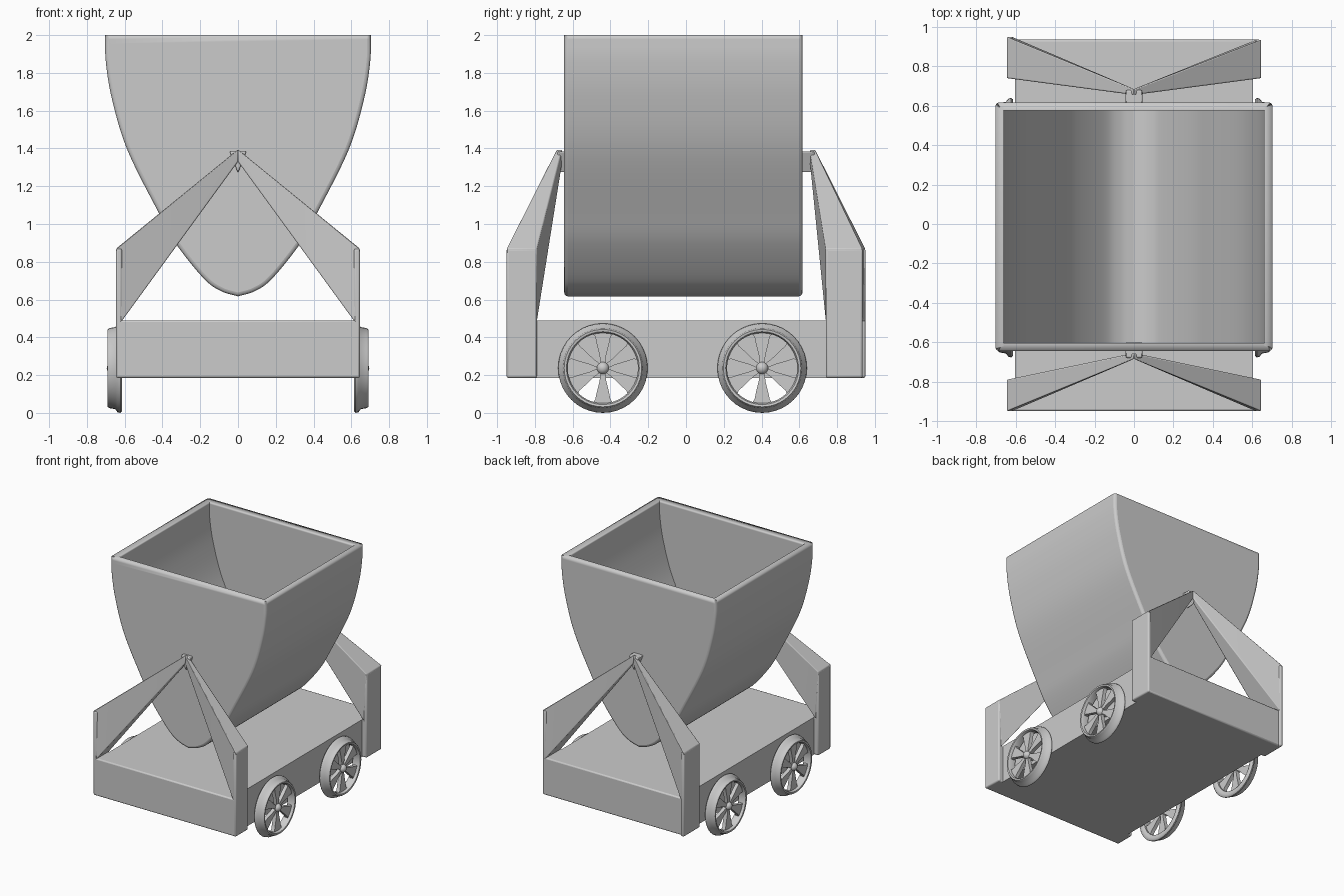
import bpy, bmesh
from math import sin, cos, pi, radians
from mathutils import Vector

if "Cube" in bpy.data.objects:
    bpy.data.objects.remove(bpy.data.objects["Cube"])


def finish(name, bm, bevel=0, angle=35):
    bmesh.ops.recalc_face_normals(bm, faces=bm.faces)
    me = bpy.data.meshes.new(name)
    bm.to_mesh(me)
    bm.free()
    ob = bpy.data.objects.new(name, me)
    bpy.context.collection.objects.link(ob)
    if bevel:
        m = ob.modifiers.new("bevel", 'BEVEL')
        m.width, m.segments, m.limit_method = bevel, 2, 'ANGLE'
    bpy.ops.object.select_all(action='DESELECT')
    ob.select_set(True)
    bpy.context.view_layer.objects.active = ob
    bpy.ops.object.shade_smooth_by_angle(angle=radians(angle))
    return ob


def hull(name, pts, bevel=0):
    bm = bmesh.new()
    for p in pts:
        bm.verts.new(p)
    bmesh.ops.convex_hull(bm, input=bm.verts)
    bmesh.ops.dissolve_limit(bm, angle_limit=0.01, verts=bm.verts, edges=bm.edges)
    return finish(name, bm, bevel)


def box(name, x, y, z, bevel=0):
    return hull(name, [(a, b, c) for a in x for b in y for c in z], bevel)


def spline(p, steps=6):
    # Catmull-Rom through the given 2D points
    p = [Vector(q) for q in p]
    p = [2 * p[0] - p[1]] + p + [2 * p[-1] - p[-2]]
    out = []
    for a, b, c, d in zip(p, p[1:], p[2:], p[3:]):
        for i in range(steps):
            t = i / steps
            out.append(0.5 * (2 * b + (c - a) * t + (2 * a - 5 * b + 4 * c - d) * t * t
                              + (3 * b - a - 3 * c + d) * t ** 3))
    return out + [p[-2]]


# Bucket: rounded-V trough, open at the top
half = spline([(0, .617), (.09, .645), (.18, .71), (.325, .89), (.42, 1.06), (.585, 1.39),
               (.667, 1.66), (.70, 1.86), (.703, 2.0)])
prof = [(-p.x, p.y) for p in half[:0:-1]] + [(p.x, p.y) for p in half]
bm = bmesh.new()
ends = [[bm.verts.new((x, y, z)) for x, z in prof] for y in (-.645, .617)]
for i in range(len(prof) - 1):
    bm.faces.new((ends[0][i], ends[0][i + 1], ends[1][i + 1], ends[1][i]))
for e in ends:
    bm.faces.new(e)
bmesh.ops.recalc_face_normals(bm, faces=bm.faces)
# the open shell needs its normals pointing outward before thickening
front = min(bm.faces, key=lambda f: f.calc_center_median().y)
if front.normal.y > 0:
    bmesh.ops.reverse_faces(bm, faces=bm.faces)
me = bpy.data.meshes.new("bucket")
bm.to_mesh(me)
bm.free()
bucket = bpy.data.objects.new("bucket", me)
bpy.context.collection.objects.link(bucket)
m = bucket.modifiers.new("round", 'BEVEL')
m.width, m.segments, m.limit_method, m.angle_limit = .02, 3, 'ANGLE', radians(50)
m = bucket.modifiers.new("walls", 'SOLIDIFY')
m.thickness, m.offset, m.use_even_offset = .042, -1, True
bpy.context.view_layer.objects.active = bucket
bucket.select_set(True)
bpy.ops.object.shade_smooth_by_angle(angle=radians(35))

# Chassis with wider end beams
box("chassis", (-.605, .605), (-.85, .85), (.185, .49))
for s, label in ((-1, "front"), (1, "back")):
    inner = .79 if s < 0 else .74
    box(label + "_beam", (-.64, .64), (s * .95 if s < 0 else .935, s * inner), (.185, .49), .01)
    tip = (.67, .635)
    for sx, side in ((-1, "left"), (1, "right")):
        outer = .95 if s < 0 or sx < 0 else .935
        # Post at the chassis corner
        box(f"{label}_{side}_post", (sx * .615, sx * .645), (s * outer, s * inner), (.185, .87), .01)
        # Arm tapering from the post to the pivot
        base = [(sx * x, s * y, z) for y in (outer, inner) for x, z in ((.645, .87), (.62, .48))]
        top = [(0, s * y, z) for y in (.685, .655) for z in (1.395, 1.33)]
        hull(f"{label}_{side}_arm", base + top, .006)
    # Pivot block against the bucket
    hull(label + "_pivot", [(x, s * y, z) for y in (.60, .68)
                            for x, z in ((-.045, 1.385), (.045, 1.385), (0, 1.27))], .008)

# Wheels: lathed flanged rim, flared spokes, domed hub
RIM = [(.188, .625), (.205, .615), (.23, .615), (.237, .623), (.234, .637), (.217, .65),
       (.212, .68), (.205, .69), (.193, .688), (.186, .675)]
SPOKE = [(.015, .011), (.07, .018), (.13, .033), (.165, .04), (.195, .062)]
N = 40


def wheel(name, sx, cy, cz):
    bm = bmesh.new()
    rings = [[bm.verts.new((sx * x, cy + r * cos(2 * pi * i / N), cz + r * sin(2 * pi * i / N)))
              for r, x in RIM] for i in range(N)]
    for i in range(N):
        a, b = rings[i], rings[(i + 1) % N]
        for j in range(len(RIM)):
            k = (j + 1) % len(RIM)
            bm.faces.new((a[j], a[k], b[k], b[j]))
    outline = SPOKE + [(r, -w) for r, w in reversed(SPOKE)]
    for n in range(6):
        t = pi / 6 + n * pi / 3
        sides = [[bm.verts.new((sx * x, cy + r * cos(t) - w * sin(t), cz + r * sin(t) + w * cos(t)))
                  for r, w in outline] for x in (.638, .668)]
        for s in sides:
            bm.faces.new(s)
        for i in range(len(outline)):
            k = (i + 1) % len(outline)
            bm.faces.new((sides[0][i], sides[0][k], sides[1][k], sides[1][i]))
    hub = bmesh.ops.create_uvsphere(bm, u_segments=16, v_segments=10, radius=.033)['verts']
    bmesh.ops.translate(bm, verts=hub, vec=(sx * .662, cy, cz))
    # Stub axle into the chassis
    axle = bmesh.ops.create_cone(bm, cap_ends=True, segments=16, radius1=.025, radius2=.025, depth=.08)['verts']
    for v in axle:
        v.co = (sx * .62 + v.co.z, cy + v.co.x, cz + v.co.y)
    finish(name, bm, 0, 50)


for sx, side in ((-1, "left"), (1, "right")):
    for cy, label in ((-.44, "front"), (.403, "back")):
        wheel(f"{label}_{side}_wheel", sx, cy, .237)
